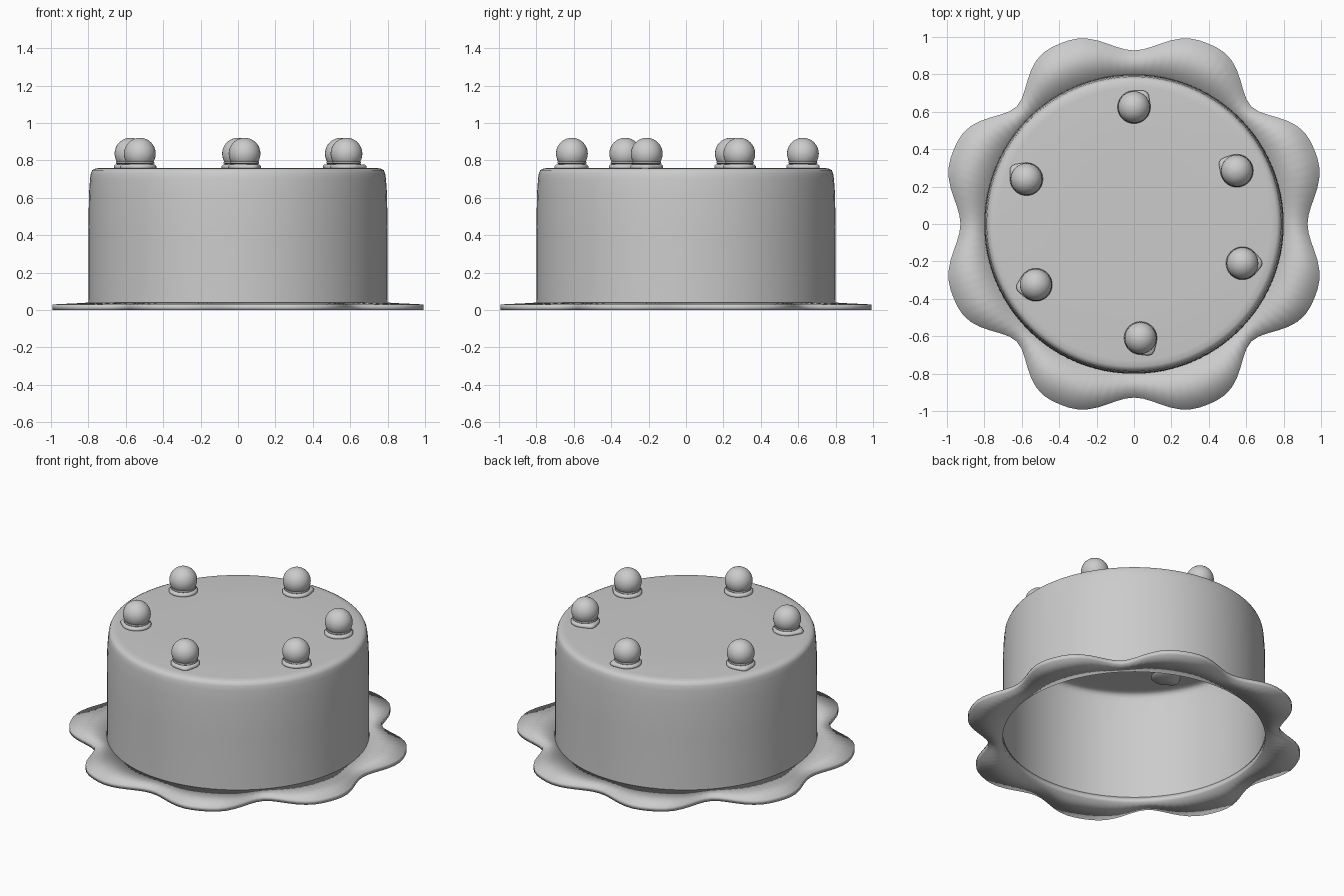
import bpy, bmesh, math
from math import sin, cos, pi

if "Cube" in bpy.data.objects:
    bpy.data.objects.remove(bpy.data.objects["Cube"])


def lathe(name, profile, n, loc=(0, 0, 0), radius=None, closed=False, angle=None):
    """Revolve (r, z) points; radius(r, z, angle) may reshape each ring."""
    bm = bmesh.new()
    rings = []
    for r, z in profile:
        if r == 0:
            rings.append([bm.verts.new((0, 0, z))] * n)
            continue
        ring = []
        for i in range(n):
            a = 2 * pi * i / n
            q = radius(r, z, a) if radius else r
            ring.append(bm.verts.new((q * cos(a), q * sin(a), z)))
        rings.append(ring)
    pairs = list(zip(rings, rings[1:]))
    if closed:
        pairs.append((rings[-1], rings[0]))
    for a, b in pairs:
        for i in range(n):
            j = (i + 1) % n
            bm.faces.new(list(dict.fromkeys((a[i], a[j], b[j], b[i]))))
    me = bpy.data.meshes.new(name)
    bm.to_mesh(me)
    bm.free()
    ob = bpy.data.objects.new(name, me)
    bpy.context.collection.objects.link(ob)
    ob.location = loc
    for p in me.polygons:
        p.use_smooth = True
    if angle:
        bpy.ops.object.select_all(action='DESELECT')
        ob.select_set(True)
        bpy.context.view_layer.objects.active = ob
        bpy.ops.object.shade_smooth_by_angle(angle=angle)
    return ob


# Scalloped skirt: eight lobes, deeper notches on the diagonals
def scallop(r, z, a):
    if r < 0.9:
        return r
    notch = ((1 + cos(8 * a)) / 2) ** 1.5
    return 1.043 - (0.135 - 0.02 * cos(4 * a)) * notch


lathe("scalloped_skirt", [(0.8, 0), (1, 0), (1, 0.03), (0.8, 0.04)], 128,
      radius=scallop, closed=True)

# Hollow cake body, open at the bottom, with a rounded top edge
lathe("cake_body", [(0.802, 0), (0.8, 0.06), (0.8, 0.4), (0.797, 0.62), (0.791, 0.70),
                    (0.787, 0.73), (0.779, 0.748), (0.762, 0.757), (0.73, 0.76),
                    (0.4, 0.76), (0, 0.76)], 96, angle=math.radians(40))

# Frosting dabs with a small outward tail, each topped by a cherry
spots = [(0, 0.625, 50), (0.55, 0.285, 150), (0.58, -0.21, 0),
         (0.035, -0.61, -55), (-0.525, -0.325, 190), (-0.575, 0.24, 140)]
dab = [(0, 0.75), (0.08, 0.752), (0.088, 0.76), (0.088, 0.77), (0.08, 0.778),
       (0.07, 0.78), (0.078, 0.785), (0.076, 0.793), (0.06, 0.797), (0, 0.797)]
for k, (x, y, deg) in enumerate(spots, 1):
    t = math.radians(deg)

    def tail(r, z, a):
        bump = max(0, cos(a - t)) ** 16
        return r + (0.018 * bump if z < 0.779 else 0)

    lathe(f"frosting_dab_{k}", dab, 40, (x, y, 0), tail, angle=math.radians(50))
    bpy.ops.mesh.primitive_uv_sphere_add(segments=32, ring_count=16, radius=0.085,
                                         location=(x, y, 0.836))
    cherry = bpy.context.object
    cherry.name = f"cherry_{k}"
    bpy.ops.object.shade_smooth()
